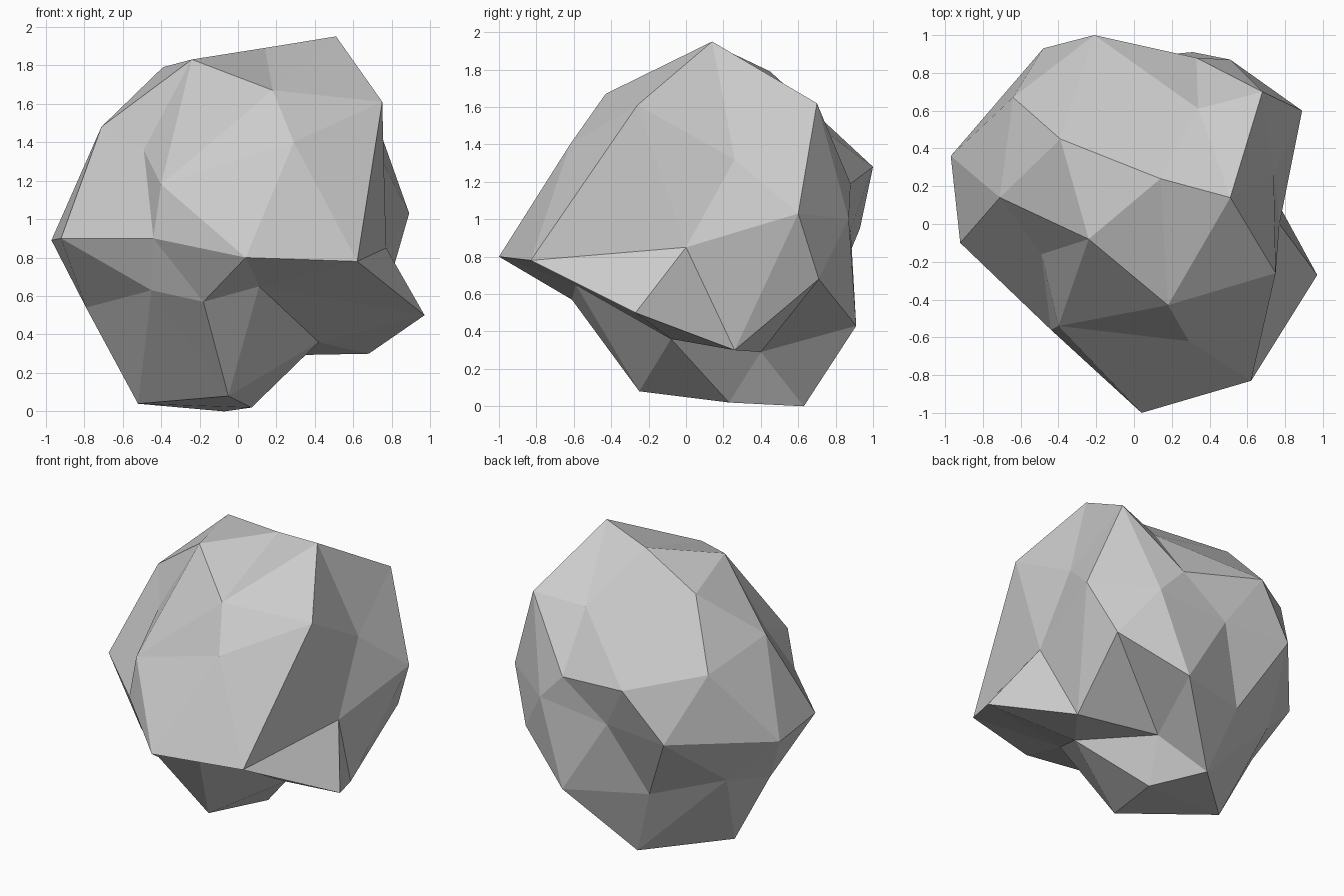
import bpy
import bmesh
from math import radians, cos, sin
from mathutils import Vector

default_cube = bpy.data.objects.get("Cube")
if default_cube:
    bpy.data.objects.remove(default_cube, do_unlink=True)


def make_material(name, color):
    """Create one flat colour, shown in the viewport and in a render."""
    material = bpy.data.materials.new(name)
    material.use_nodes = True
    material.diffuse_color = color
    shader = material.node_tree.nodes["Principled BSDF"]
    shader.inputs["Base Color"].default_value = color
    shader.inputs["Roughness"].default_value = 1.0
    return material


def find_vertex(sphere_verts, height, azimuth):
    """Return the sphere vertex lying closest to the given direction."""
    flat = max(0.0, 1 - height * height) ** 0.5
    angle = radians(azimuth)
    direction = Vector((flat * cos(angle), flat * sin(angle), height))
    return max(sphere_verts, key=lambda item: item[1].dot(direction))[0]


def shape_ring(sphere_verts, height, first_azimuth, corners):
    """Pull one ring of sphere vertices out to the corners of the stone,
    counter-clockwise from the first azimuth."""
    step = 360 / len(corners)
    for index, corner in enumerate(corners):
        vertex = find_vertex(sphere_verts, height, first_azimuth + index * step)
        vertex.co = corner


# Faceted ball that is shaped ring by ring into the boulder
bm = bmesh.new()
bmesh.ops.create_icosphere(bm, subdivisions=2, radius=1)
sphere_verts = [(vertex, vertex.co.normalized()) for vertex in bm.verts]

# Peak and the sloping crown around it
shape_ring(sphere_verts, 1, 0, [(.14, .24, 1.89)])
shape_ring(sphere_verts, .85, -144, [
    (-.24, -.08, 1.83), (.18, -.43, 1.67), (.51, .14, 1.95),
    (.34, .61, 1.57), (-.39, .45, 1.79)])

# Shoulder: outer corners, then the hollows between them
shape_ring(sphere_verts, .526, -108, [
    (-.4, -.54, 1.18), (.75, -.26, 1.61), (.68, .7, 1.62),
    (-.21, 1, 1.28), (-.71, .14, 1.48)])
shape_ring(sphere_verts, .447, -144, [
    (-.49, -.16, 1.36), (.29, -.62, 1.4), (.74, .26, 1.32),
    (.33, .88, 1.19), (-.64, .67, 1.38)])

# Waist
shape_ring(sphere_verts, 0, -162, [
    (-.92, -.1, .9), (-.44, -.56, .9), (.04, -1, .8), (.62, -.83, .78),
    (.77, 0, .85), (.89, .6, 1.03), (.51, .87, 1), (-.01, .88, .95),
    (-.48, .93, .95), (-.97, .36, .89)])

# Undercut below the waist
shape_ring(sphere_verts, -.447, -108, [
    (-.18, -.61, .57), (.97, -.27, .5), (.73, .71, .68),
    (-.23, .73, .47), (-.79, .21, .54)])
shape_ring(sphere_verts, -.526, -144, [
    (-.45, -.42, .63), (.11, -.59, .65), (.68, .26, .3),
    (.31, .91, .43), (-.67, .51, .6)])

# Foot that the boulder rests on
shape_ring(sphere_verts, -.85, -108, [
    (-.05, -.25, .08), (.42, -.08, .36), (.14, .4, .29),
    (-.07, .63, 0), (-.52, .21, .04)])
shape_ring(sphere_verts, -1, 0, [(.07, .23, .02)])

bmesh.ops.recalc_face_normals(bm, faces=bm.faces)
for face in bm.faces:
    face.smooth = False

# Finished boulder object in a single stone grey
mesh = bpy.data.meshes.new("boulder")
bm.to_mesh(mesh)
bm.free()
mesh.materials.append(make_material("stone_grey", (0.6, 0.6, 0.6, 1)))
boulder = bpy.data.objects.new("boulder", mesh)
bpy.context.scene.collection.objects.link(boulder)
